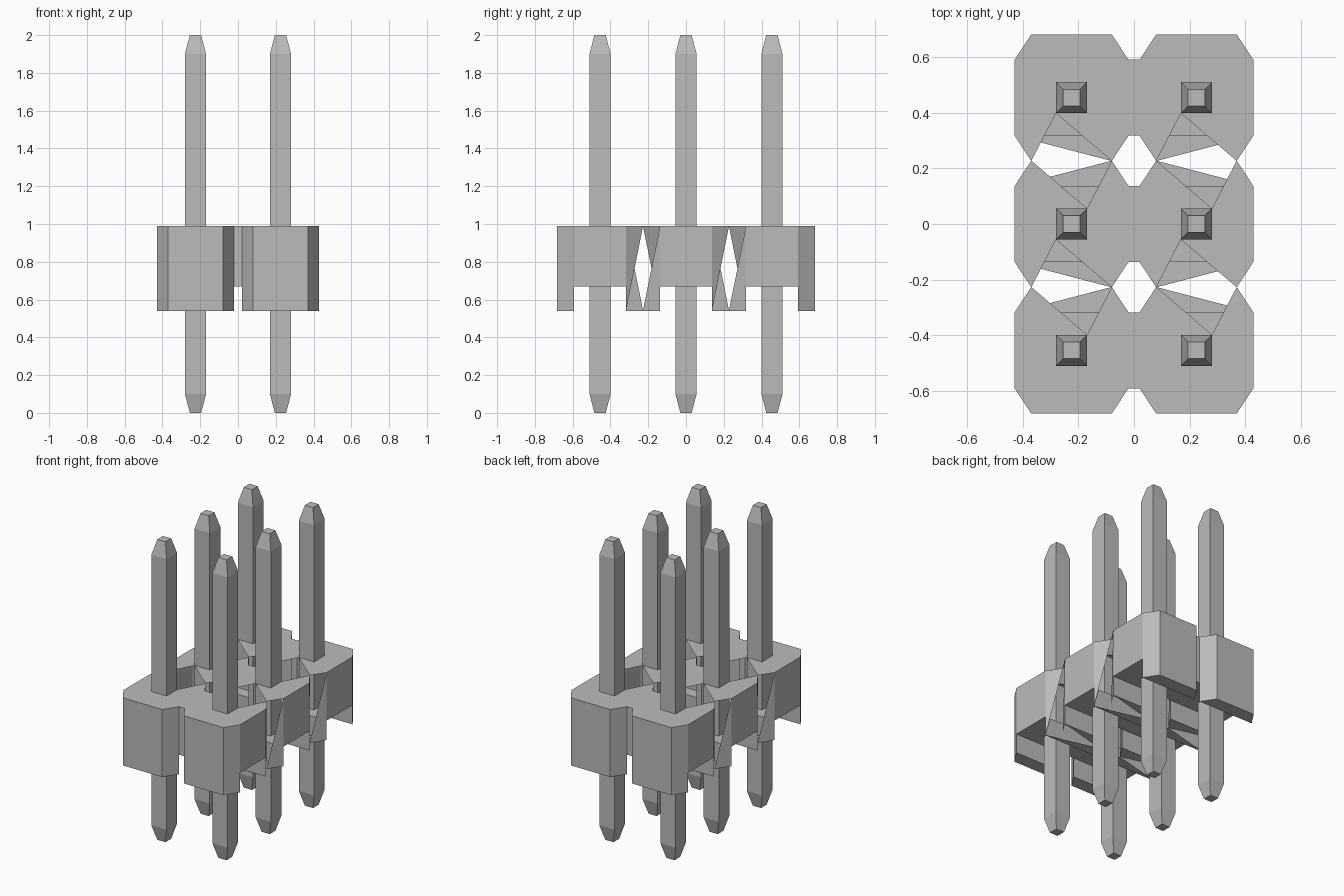
import bpy
import bmesh
from mathutils import Vector

cube = bpy.data.objects.get("Cube")
if cube:
    bpy.data.objects.remove(cube)

# Main dimensions
PITCH_X, PITCH_Y = 0.45, 0.455
HALF_X, HALF_Y = 0.205, 0.228      # housing cell half size
FLAT_X, FLAT_Y = 0.145, 0.137      # cell flats between the chamfers
PIN, TIP = 0.056, 0.03             # pin and tip half widths
FOOT, CHANNEL, TOP = 0.54, 0.67, 0.99

grey = bpy.data.materials.new("plain grey")
grey.use_nodes = True
colour = (0.5, 0.5, 0.5, 1)
grey.diffuse_color = colour
grey.node_tree.nodes["Principled BSDF"].inputs["Base Color"].default_value = colour


def make_object(name, faces, location):
    """Build a flat-shaded object from a list of polygons."""
    bm = bmesh.new()
    for points in faces:
        bm.faces.new([bm.verts.new(p) for p in points])
    bmesh.ops.remove_doubles(bm, verts=bm.verts, dist=0.0001)
    mesh = bpy.data.meshes.new(name)
    bm.to_mesh(mesh)
    bm.free()
    mesh.materials.append(grey)
    obj = bpy.data.objects.new(name, mesh)
    obj.location = location
    bpy.context.collection.objects.link(obj)
    return obj


def square(half, z):
    return [(-half, -half, z), (half, -half, z), (half, half, z), (-half, half, z)]


def pin_faces():
    """Square post with a tapered tip at both ends."""
    rings = [square(TIP, 0), square(PIN, 0.1), square(PIN, 1.9), square(TIP, 2)]
    faces = [rings[0][::-1], rings[-1]]
    for low, high in zip(rings, rings[1:]):
        for i in range(4):
            j = (i + 1) % 4
            faces.append([low[i], low[j], high[j], high[i]])
    return faces


def cell_faces(side, open_front, open_back):
    """Chamfered housing cell, split open where it meets its neighbours."""
    ring = [(-FLAT_X, -HALF_Y), (FLAT_X, -HALF_Y), (HALF_X, -FLAT_Y), (HALF_X, FLAT_Y),
            (FLAT_X, HALF_Y), (-FLAT_X, HALF_Y), (-HALF_X, FLAT_Y), (-HALF_X, -FLAT_Y)]
    at = lambda i, z: Vector((*ring[i], z))
    opened = ({0, 1} if open_front else set()) | ({4, 5} if open_back else set())
    faces = []

    # Outer walls: open corners keep only half of the chamfer
    for a in range(8):
        b = (a + 1) % 8
        if a in (2, 6):
            if (a == 2) == (side > 0):
                faces.append([at(a, CHANNEL), at(b, CHANNEL), at(b, TOP), at(a, TOP)])
        elif a in opened and b in opened:
            continue
        elif b in opened:
            faces.append([at(a, FOOT), at(b, TOP), at(a, TOP)])
        elif a in opened:
            faces.append([at(a, FOOT), at(b, FOOT), at(b, TOP)])
        else:
            faces.append([at(a, FOOT), at(b, FOOT), at(b, TOP), at(a, TOP)])

    # Top plate, notched in to a pin corner on each open side
    top = []
    for i in range(8):
        top.append(at(i, TOP))
        if i == 0 and open_front:
            top.append(Vector((-PIN, -PIN, TOP)))
        if i == 4 and open_back:
            top.append(Vector((PIN, PIN, TOP)))
    faces.append(top)

    # Feet undersides
    front = [7, 0, 1, 2]
    back = [3, 4, 5, 6]
    if open_front:
        front.remove(1 if side > 0 else 0)
    if open_back:
        back.remove(4 if side > 0 else 5)
    for foot in (front, back):
        faces.append([at(i, FOOT) for i in reversed(foot)])

    # Cross channel under the cell
    faces.append([at(i, CHANNEL) for i in (7, 6, 3, 2)])
    for a, b in ((2, 7), (6, 3)):
        faces.append([at(a, FOOT), at(b, FOOT), at(b, CHANNEL), at(a, CHANNEL)])
    return faces


def bridge_faces():
    """Open-ended sleeve joining the two cells of a row."""
    w = PITCH_X / 2 - HALF_X
    loop = [(-FLAT_Y, CHANNEL), (FLAT_Y, CHANNEL), (FLAT_Y, TOP), (-FLAT_Y, TOP)]
    return [[(w, *loop[i]), (-w, *loop[i]), (-w, *loop[i - 3]), (w, *loop[i - 3])]
            for i in range(4)]


# Two columns by three rows
for row, row_name in zip((-1, 0, 1), ("front", "middle", "back")):
    y = row * PITCH_Y
    make_object(row_name + "_bridge", bridge_faces(), (0, y, 0))
    for side, side_name in ((-1, "right"), (1, "left")):
        place = (side * PITCH_X / 2, y, 0)
        label = row_name + "_" + side_name
        make_object(label + "_housing_cell", cell_faces(side, row > -1, row < 1), place)
        make_object(label + "_pin", pin_faces(), place)
